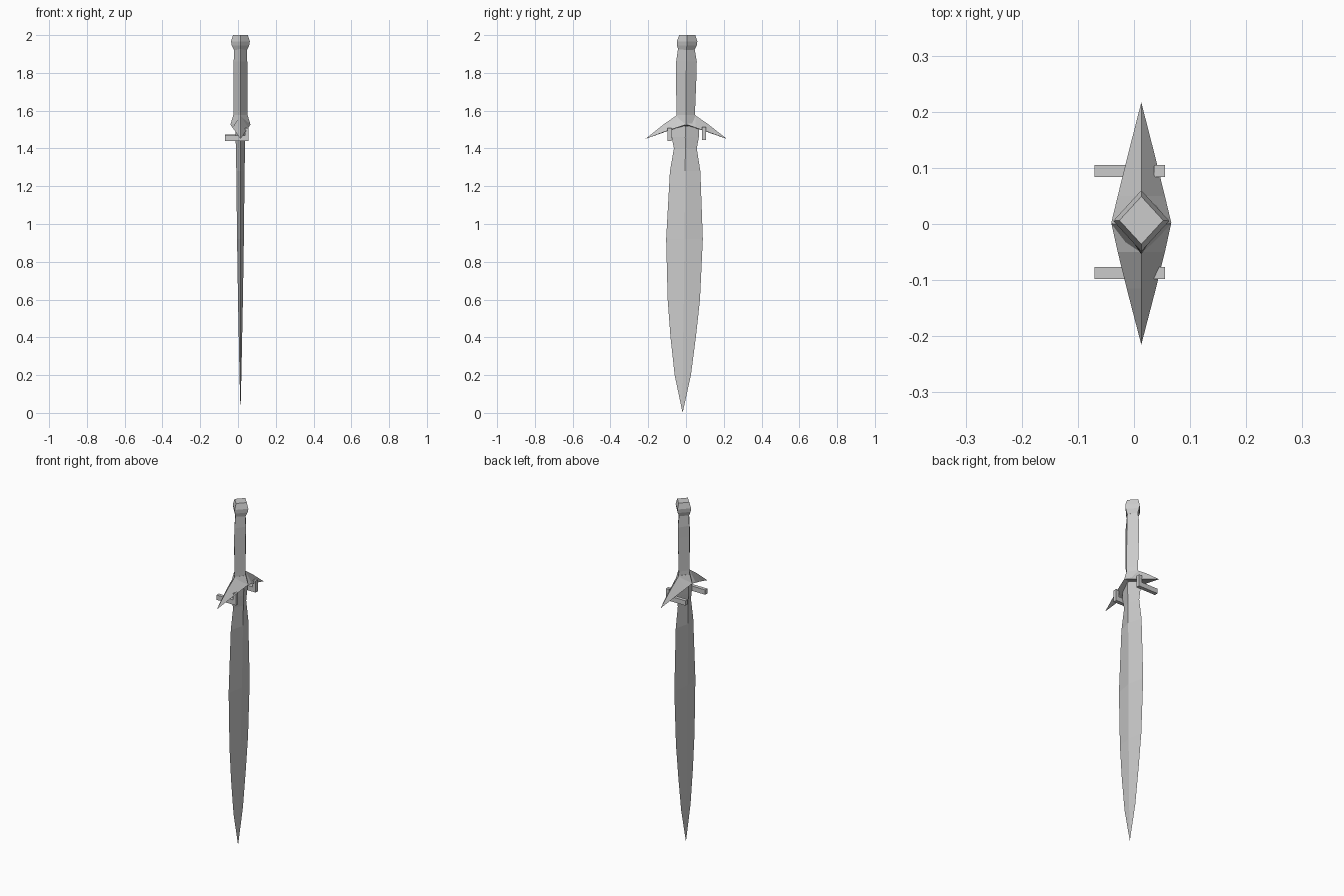
import bpy, bmesh

if "Cube" in bpy.data.objects:
    bpy.data.objects.remove(bpy.data.objects["Cube"])

CX = 0.013  # centre plane of the sword


def make_object(name, bm):
    bmesh.ops.remove_doubles(bm, verts=bm.verts, dist=1e-5)
    bmesh.ops.recalc_face_normals(bm, faces=bm.faces)
    me = bpy.data.meshes.new(name)
    bm.to_mesh(me)
    bm.free()
    ob = bpy.data.objects.new(name, me)
    bpy.context.collection.objects.link(ob)
    return ob


def loft(name, rings):
    """Skin a list of equal-sized rings; the end rings are capped, one-point rings become tips."""
    bm = bmesh.new()
    n = max(len(r) for r in rings)
    loops = []
    for r in rings:
        vs = [bm.verts.new(p) for p in r]
        loops.append(vs * n if len(vs) == 1 else vs)
    for a, b in zip(loops, loops[1:]):
        for i in range(n):
            j = (i + 1) % n
            quad = list(dict.fromkeys([a[i], a[j], b[j], b[i]]))
            bm.faces.new(quad)
    for end, r in ((loops[0], rings[0]), (loops[-1], rings[-1])):
        if len(r) > 1:
            bm.faces.new(end)
    return make_object(name, bm)


def diamond(z, y0, y1, hx):
    """Four-sided section with its edges at +-y and ridges at +-x."""
    ym = (y0 + y1) / 2
    return [(CX + hx, ym, z), (CX, y1, z), (CX - hx, ym, z), (CX, y0, z)]


# leaf-shaped blade: z, edge y min, edge y max, half thickness
blade = [(0.20, -0.060, 0.026, 0.005), (0.40, -0.082, 0.052, 0.009),
         (0.60, -0.097, 0.074, 0.013), (0.92, -0.105, 0.089, 0.018),
         (1.28, -0.085, 0.076, 0.022), (1.40, -0.064, 0.057, 0.024),
         (1.46, -0.076, 0.068, 0.026), (1.52, -0.076, 0.070, 0.028)]
loft("blade", [[(CX, -0.018, 0)]] + [diamond(*s) for s in blade])

# grip with a slight swell
grip = [(1.55, -0.050, 0.050, 0.037), (1.60, -0.050, 0.048, 0.036),
        (1.80, -0.054, 0.056, 0.036), (1.86, -0.052, 0.057, 0.036),
        (1.93, -0.042, 0.045, 0.033)]
loft("grip", [diamond(*s) for s in grip])

# pommel
pommel = [(1.92, -0.040, 0.044, 0.034), (1.945, -0.048, 0.057, 0.046),
          (1.967, -0.049, 0.060, 0.050), (2.0, -0.036, 0.049, 0.039)]
loft("pommel", [diamond(*s) for s in pommel])


# swept guard: y, top ridge z, side z, underside z, half width
def guard_ring(y, top, side, under, hx):
    return [(CX, y, top), (CX + hx, y, side), (CX, y, under), (CX - hx, y, side)]


half = [(0.115, 1.530, 1.488, 1.486, 0.026), (0.050, 1.575, 1.510, 1.508, 0.042)]
guard = [[(CX, -0.215, 1.45)]]
guard += [guard_ring(-y, *r) for y, *r in half]
guard += [guard_ring(0.002, 1.575, 1.527, 1.52, 0.0535)]
guard += [guard_ring(y, *r) for y, *r in reversed(half)]
guard += [[(CX, 0.217, 1.45)]]
loft("guard", guard)

# collar joining guard and grip
loft("guard_collar", [diamond(1.525, -0.075, 0.075, 0.0535),
                      diamond(1.577, -0.050, 0.050, 0.038)])

# L-shaped hooks below the guard, extruded along y
outline = [(-0.07, 1.44), (0.055, 1.44), (0.055, 1.507),
           (0.036, 1.507), (0.036, 1.468), (-0.07, 1.468)]
for side, y0, dz in (("left", -0.098, 0.0), ("right", 0.084, 0.006)):
    loft("hook_" + side, [[(x, y, z + dz) for x, z in outline] for y in (y0, y0 + 0.021)])
